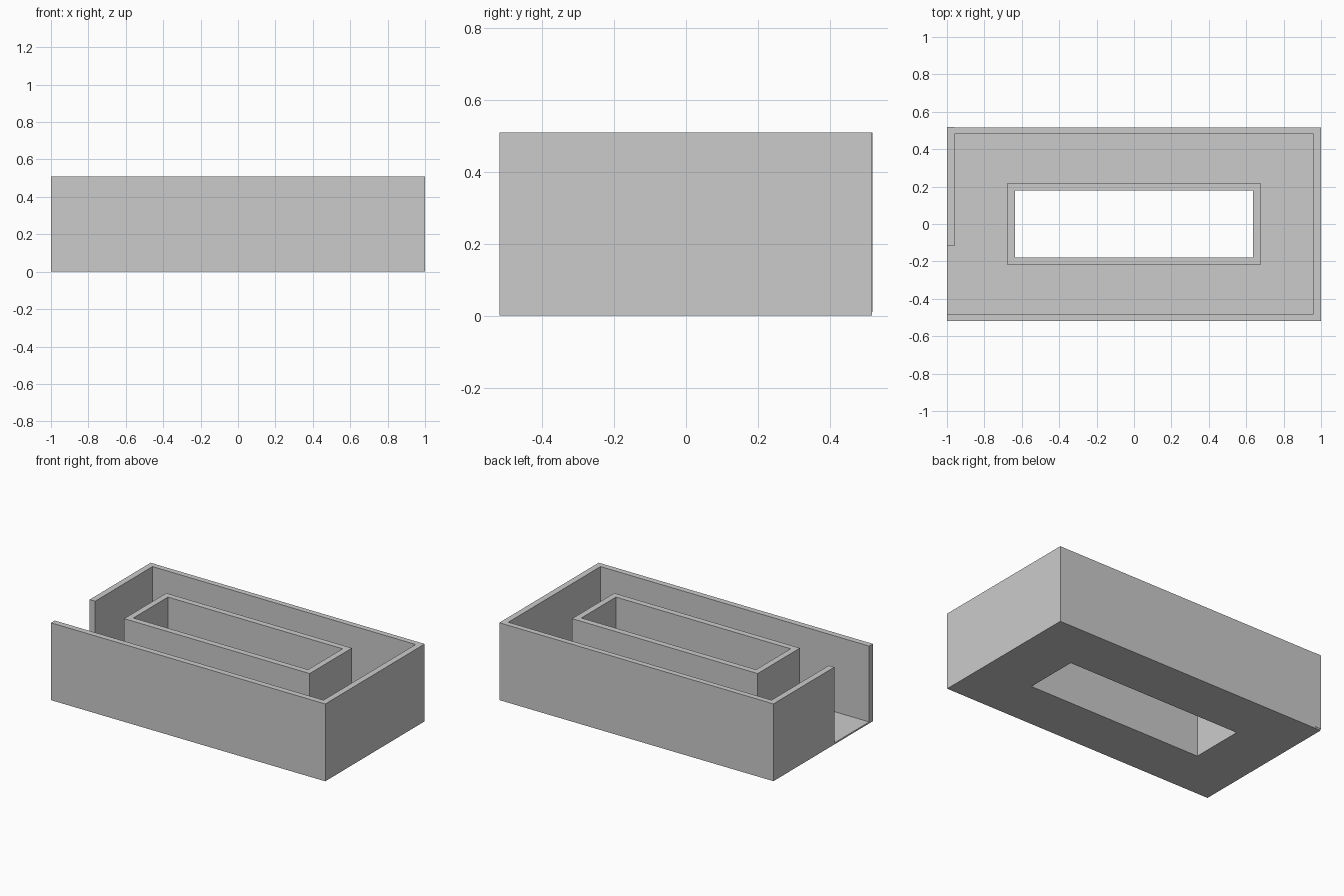
import bpy, bmesh

if "Cube" in bpy.data.objects:
    bpy.data.objects.remove(bpy.data.objects["Cube"])

H, FLOOR = 0.51, 0.01      # wall height, floor thickness
Y0, Y1 = -0.519, 0.517     # outer front and back


def finish(name, bm):
    bmesh.ops.recalc_face_normals(bm, faces=bm.faces)
    mesh = bpy.data.meshes.new(name)
    bm.to_mesh(mesh)
    bm.free()
    obj = bpy.data.objects.new(name, mesh)
    bpy.context.collection.objects.link(obj)
    return obj


def prism(name, outline, z0, z1):
    """Extrude a plan outline from z0 to z1."""
    bm = bmesh.new()
    face = bm.faces.new([bm.verts.new((x, y, z0)) for x, y in outline])
    ext = bmesh.ops.extrude_face_region(bm, geom=[face], use_keep_orig=True)
    top = [v for v in ext["geom"] if isinstance(v, bmesh.types.BMVert)]
    bmesh.ops.translate(bm, verts=top, vec=(0, 0, z1 - z0))
    return finish(name, bm)


def rect(x0, y0, x1, y1):
    return [(x0, y0), (x1, y0), (x1, y1), (x0, y1)]


def frame(name, outer, inner, z0, z1):
    """Rectangular ring between two plan rectangles."""
    bm = bmesh.new()
    loops = [[bm.verts.new((x, y, z)) for x, y in r]
             for r, z in ((outer, z0), (outer, z1), (inner, z1), (inner, z0))]
    for k in range(4):
        a, b = loops[k], loops[(k + 1) % 4]
        for i in range(4):
            j = (i + 1) % 4
            bm.faces.new((a[i], a[j], b[j], b[i]))
    return finish(name, bm)


# Outer wall, open at the front part of the left side
outer_wall = [(-1, Y0), (1, Y0), (1, Y1), (-1, Y1), (-1, -0.117), (-0.96, -0.117),
              (-0.96, 0.48), (0.96, 0.48), (0.96, -0.48), (-1, -0.48)]
prism("outer_wall", outer_wall, 0, H)

# Slight overhang of the left wall past the back face
prism("left_wall_lip", rect(-1, Y1, -0.96, 0.519), FLOOR, H)

# Inner wall around the through opening
well_out = rect(-0.677, -0.22, 0.677, 0.22)
frame("inner_wall", well_out, rect(-0.637, -0.18, 0.637, 0.18), 0, H)

# Floor of the channel and the sill in the doorway
frame("floor", rect(-0.96, -0.48, 0.96, 0.48), well_out, 0, FLOOR)
prism("door_sill", rect(-1, -0.48, -0.96, -0.117), 0, FLOOR)
